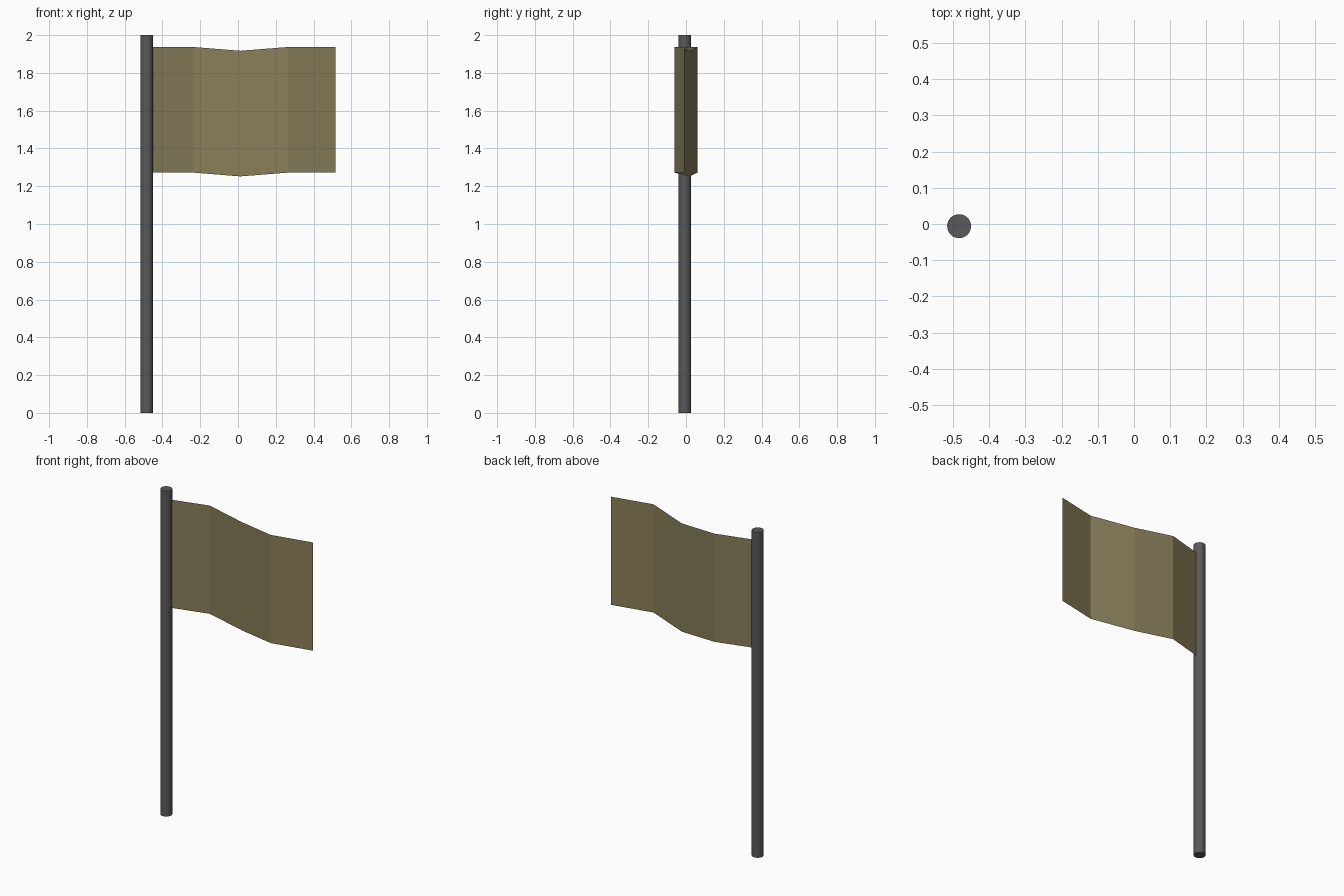
import bpy

if "Cube" in bpy.data.objects:
    bpy.data.objects.remove(bpy.data.objects["Cube"])


def material(name, color):
    m = bpy.data.materials.new(name)
    m.diffuse_color = (*color, 1)
    m.use_nodes = True
    m.node_tree.nodes["Principled BSDF"].inputs["Base Color"].default_value = m.diffuse_color
    return m


POLE_X, POLE_Y = -0.483, -0.006

# Flag pole: smooth capped cylinder
bpy.ops.mesh.primitive_cylinder_add(vertices=32, radius=0.033, depth=2,
                                    location=(POLE_X, POLE_Y, 1))
pole = bpy.context.object
pole.name = "pole"
pole.data.materials.append(material("dark_grey", (0.1, 0.1, 0.1)))
bpy.ops.object.shade_smooth_by_angle()

# Flag: a waving single sheet, columns given as (x, y, z of top edge)
columns = [(POLE_X, POLE_Y, 1.937), (-0.235, 0.061, 1.937), (0.012, 0.02, 1.917),
           (0.265, -0.061, 1.937), (0.515, -0.008, 1.937)]
HEIGHT = 0.665
verts = [(x, y, z - d) for x, y, z in columns for d in (HEIGHT, 0)]
faces = [(2 * i, 2 * i + 2, 2 * i + 3, 2 * i + 1) for i in range(len(columns) - 1)]
mesh = bpy.data.meshes.new("flag")
mesh.from_pydata(verts, [], faces)
mesh.materials.append(material("olive_cloth", (0.25, 0.21, 0.10)))
flag = bpy.data.objects.new("flag", mesh)
bpy.context.collection.objects.link(flag)
